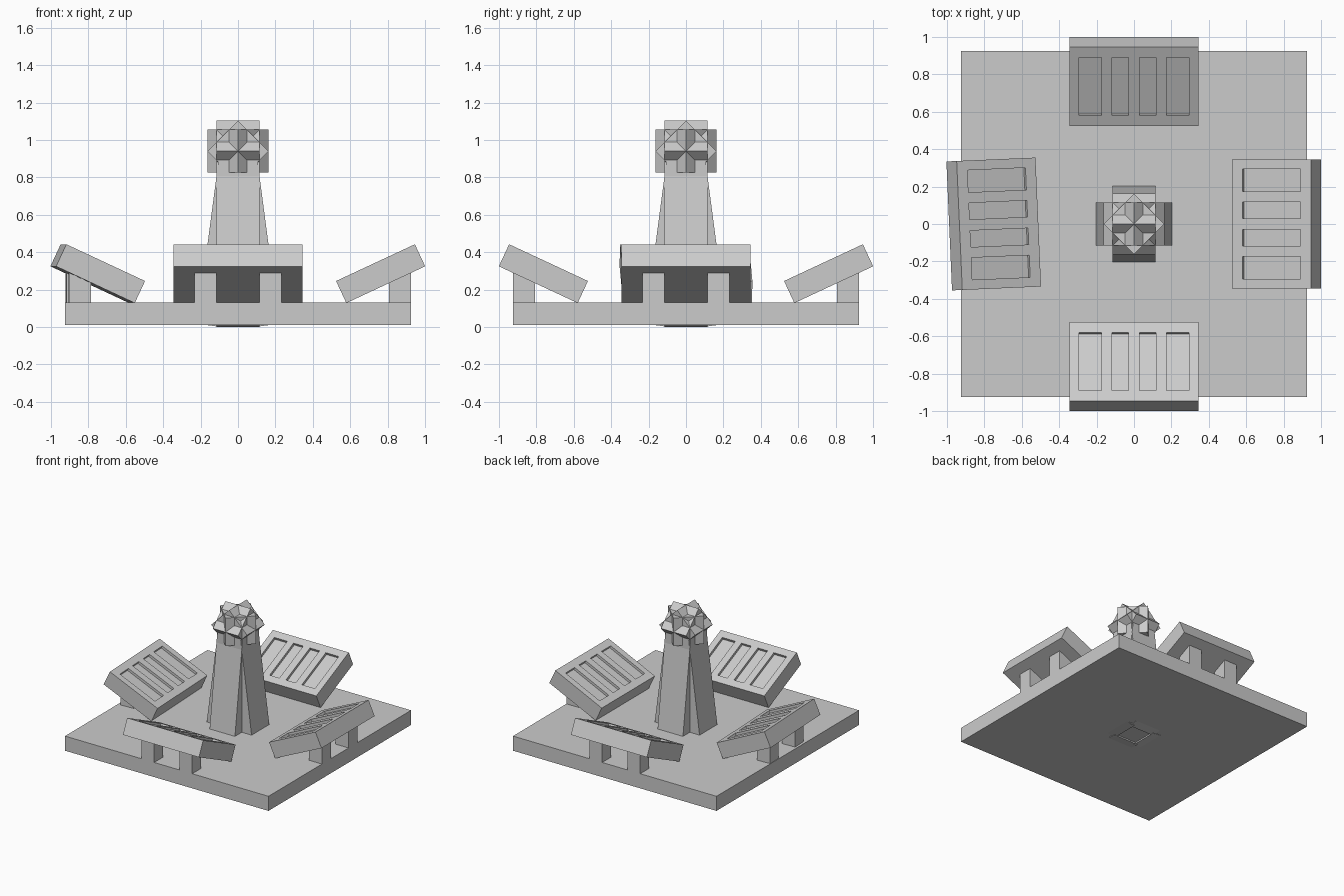
import bpy, bmesh
from math import radians, tan
from mathutils import Matrix, Vector

if "Cube" in bpy.data.objects:
    bpy.data.objects.remove(bpy.data.objects["Cube"])

grey = bpy.data.materials.new("plain_grey")
grey.use_nodes = True
grey.diffuse_color = (0.6, 0.6, 0.6, 1)
grey.node_tree.nodes["Principled BSDF"].inputs["Base Color"].default_value = (0.6, 0.6, 0.6, 1)


def finish(name, bm, matrix):
    bmesh.ops.recalc_face_normals(bm, faces=bm.faces)
    mesh = bpy.data.meshes.new(name)
    bm.to_mesh(mesh)
    bm.free()
    mesh.materials.append(grey)
    obj = bpy.data.objects.new(name, mesh)
    obj.matrix_world = matrix
    bpy.context.collection.objects.link(obj)
    return obj


def box_mesh(size):
    bm = bmesh.new()
    bmesh.ops.create_cube(bm, size=1)
    bmesh.ops.scale(bm, vec=size, verts=bm.verts)
    return bm


def move(x, y, z):
    return Matrix.Translation((x, y, z))


def turn(degrees, axis):
    return Matrix.Rotation(radians(degrees), 4, axis)


# Square base slab
finish("base", box_mesh((1.85, 1.85, 0.12)), move(0, 0, 0.07))

# Tower: four slabs leaning in towards the axis
LEAN, THICK, HEIGHT = 7.5, 0.13, 0.93
for i in range(4):
    slab = box_mesh((THICK, 0.23, HEIGHT))
    bmesh.ops.translate(slab, verts=slab.verts, vec=(THICK / 2, 0, HEIGHT / 2))
    finish(f"tower_slab_{i + 1}", slab,
           turn(90 * i, 'Z') @ move(0.09, 0, 0) @ turn(-LEAN, 'Y'))

# Head: three interlocking cubes, each turned about one axis
for axis in "XYZ":
    finish(f"head_cube_{axis.lower()}", box_mesh((0.23, 0.23, 0.23)),
           move(0, 0, 0.94) @ turn(45, axis))

# Tilted panels with four recessed slots, each on two legs
TILT = 25
SIZE = Vector((0.465, 0.69, 0.13))
SLOT_END = 0.171
SLOTS = [(-0.293, -0.175), (-0.118, -0.03), (0.03, 0.118), (0.175, 0.293)]


def panel_mesh():
    bm = box_mesh(SIZE)
    top_z = SIZE.z / 2

    def top_faces():
        return [f for f in bm.faces if f.normal.z > 0.9]

    def cut(co, normal):
        faces = top_faces()
        edges = {e for f in faces for e in f.edges}
        verts = {v for f in faces for v in f.verts}
        bmesh.ops.bisect_plane(bm, geom=faces + list(edges) + list(verts),
                               plane_co=co, plane_no=normal)
        bm.normal_update()

    bm.normal_update()
    for u in (-SLOT_END, SLOT_END):
        cut((u, 0, top_z), (1, 0, 0))
    for slot in SLOTS:
        for v in slot:
            cut((0, v, top_z), (0, 1, 0))
    wells = []
    for f in top_faces():
        c = f.calc_center_median()
        if abs(c.x) < SLOT_END and any(a < c.y < b for a, b in SLOTS):
            wells.append(f)
    sunk = bmesh.ops.extrude_discrete_faces(bm, faces=wells)["faces"]
    bmesh.ops.translate(bm, verts=list({v for f in sunk for v in f.verts}),
                        vec=(0, 0, -0.02))
    return bm


def leg_mesh():
    # Box whose top follows the underside of the panel
    bm = box_mesh((0.117, 0.117, 0.16))
    for v in bm.verts:
        if v.co.z > 0:
            v.co.z += (v.co.x - 0.0585) * tan(radians(TILT)) + 0.004
    return bm


stations = [("left", 0, 0.7625, 0), ("back", 90, 0.7625, 0),
            ("right", 180, 0.75, 2.5), ("front", 270, 0.7625, 0)]
for name, angle, radius, twist in stations:
    place = turn(angle, 'Z') @ move(radius, 0, 0) @ turn(twist, 'Z')
    finish(f"{name}_panel", panel_mesh(), place @ move(0, 0, 0.285) @ turn(-TILT, 'Y'))
    for side, label in ((-1, "a"), (1, "b")):
        finish(f"{name}_leg_{label}", leg_mesh(), place @ move(0.104, side * 0.173, 0.21))
